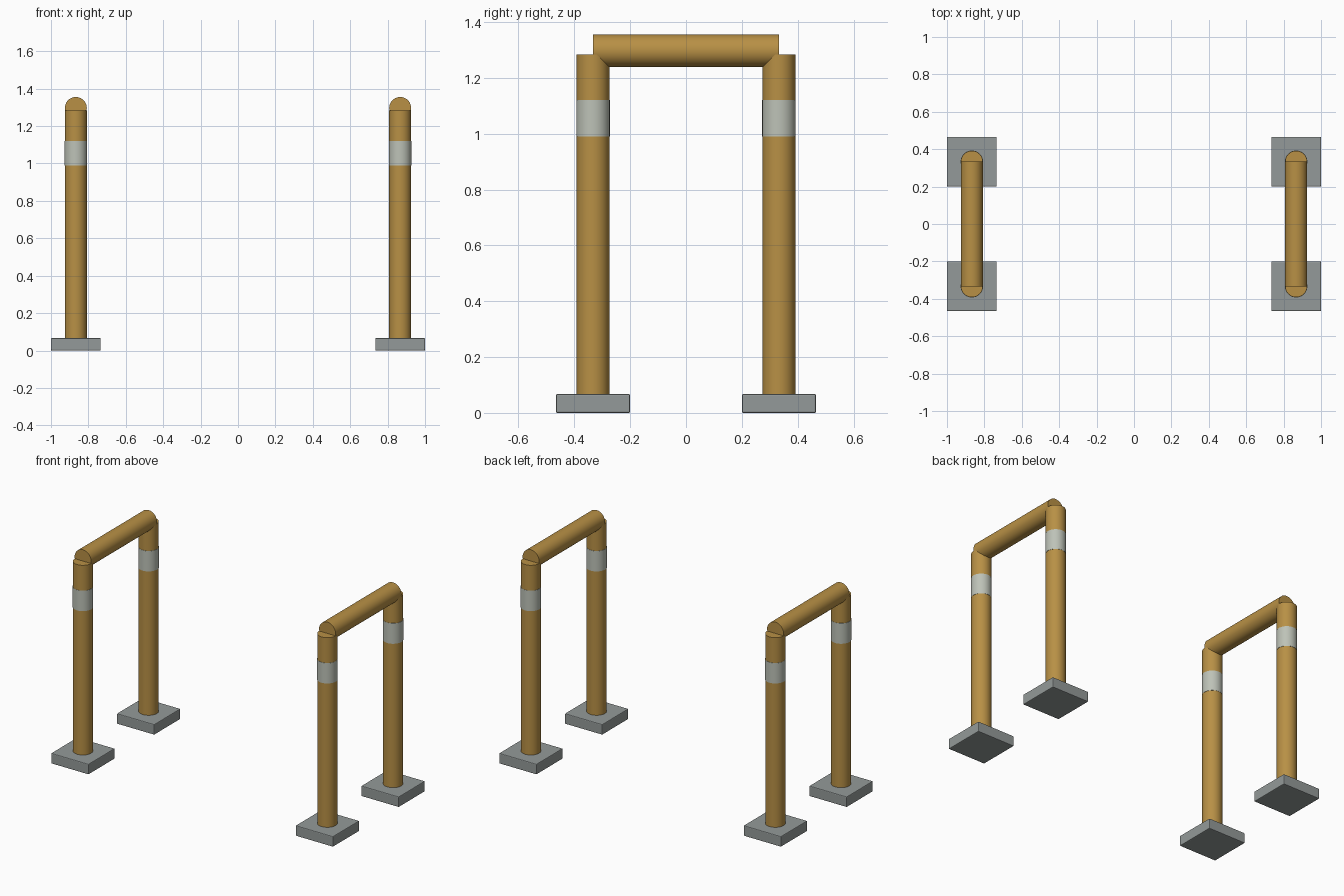
import bpy
import math

if "Cube" in bpy.data.objects:
    bpy.data.objects.remove(bpy.data.objects["Cube"])

X, Y = 0.867, 0.333      # post positions (mirrored on both axes)
R = 0.0585               # tube radius


def material(name, rgb):
    m = bpy.data.materials.new(name)
    m.diffuse_color = (*rgb, 1.0)
    m.use_nodes = True
    m.node_tree.nodes["Principled BSDF"].inputs["Base Color"].default_value = m.diffuse_color
    return m


ochre = material("ochre_paint", (0.479, 0.279, 0.060))
grey = material("base_grey", (0.296, 0.323, 0.319))
pale = material("pale_band", (0.510, 0.540, 0.475))


def finish(name, mat):
    ob = bpy.context.object
    ob.name = name
    ob.data.materials.append(mat)
    return ob


def bevel(ob, width):
    b = ob.modifiers.new("soft_edges", 'BEVEL')
    b.width = width
    b.segments = 2
    b.limit_method = 'ANGLE'


def tube(name, mat, radius, length, loc, rot=(0, 0, 0)):
    bpy.ops.mesh.primitive_cylinder_add(vertices=40, radius=radius, depth=length,
                                        location=loc, rotation=rot)
    ob = finish(name, mat)
    bpy.ops.object.shade_smooth_by_angle(angle=math.radians(35))
    return ob


for sx, side in ((-1, "left"), (1, "right")):
    for sy, end in ((-1, "front"), (1, "back")):
        tag = f"{side}_{end}"
        # square foot plate
        bpy.ops.mesh.primitive_cube_add(size=1, location=(sx * X, sy * Y, 0.0335))
        plate = finish(f"base_plate_{tag}", grey)
        plate.scale = (0.266, 0.266, 0.067)
        bpy.ops.object.transform_apply(location=False, rotation=False, scale=True)
        bevel(plate, 0.005)
        # upright post, sunk into the plate
        tube(f"post_{tag}", ochre, R, 1.273, (sx * X, sy * Y, 0.01 + 1.273 / 2))
        # thin reflective band
        tube(f"band_{tag}", pale, R + 0.0015, 0.131, (sx * X, sy * Y, 1.0555))
    # top rail between the two posts
    tube(f"top_rail_{side}", ochre, R, 2 * Y, (sx * X, 0, 1.297), (math.pi / 2, 0, 0))
